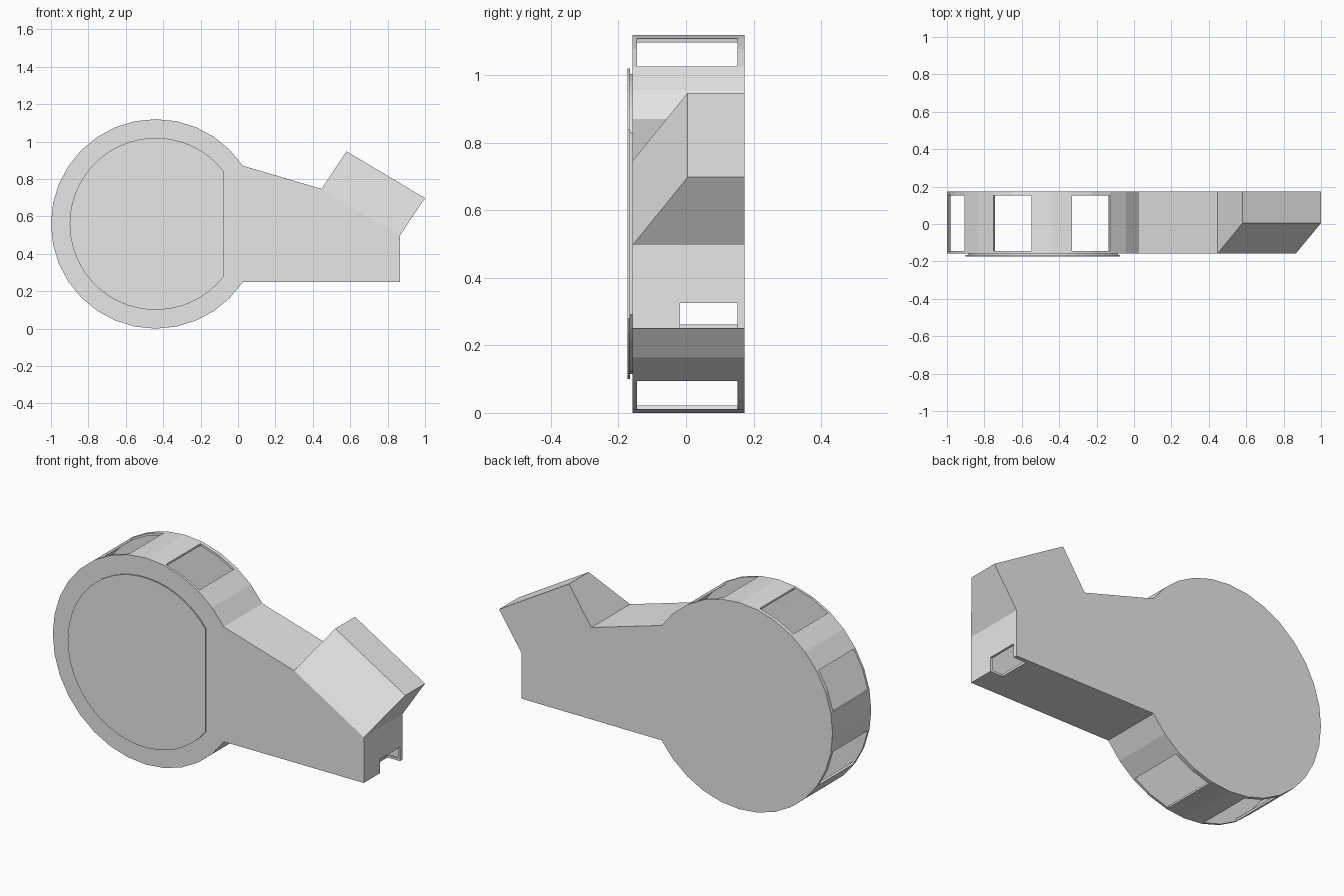
import bpy, bmesh
from math import cos, sin, radians, acos, pi

cube = bpy.data.objects.get("Cube")
if cube:
    bpy.data.objects.remove(cube, do_unlink=True)

CX, CZ, R = -0.44, 0.56, 0.56       # drum centre and radius
FRONT, BACK = -0.158, 0.173         # body depth
STEP = 2 * pi / 32

grey = bpy.data.materials.new("light grey")
grey.use_nodes = True
grey.diffuse_color = (0.8, 0.8, 0.8, 1)
grey.node_tree.nodes["Principled BSDF"].inputs["Base Color"].default_value = (0.8, 0.8, 0.8, 1)


def polar(r, a):
    return CX + r * cos(a), CZ + r * sin(a)


def prism(bm, pts, y0, y1):
    a = [bm.verts.new((x, y0, z)) for x, z in pts]
    b = [bm.verts.new((x, y1, z)) for x, z in pts]
    bm.faces.new(a)
    bm.faces.new(b[::-1])
    for i in range(len(pts)):
        j = (i + 1) % len(pts)
        bm.faces.new((a[j], a[i], b[i], b[j]))


def finish(bm, name):
    bmesh.ops.recalc_face_normals(bm, faces=bm.faces[:])
    me = bpy.data.meshes.new(name)
    bm.to_mesh(me)
    bm.free()
    me.materials.append(grey)
    ob = bpy.data.objects.new(name, me)
    bpy.context.collection.objects.link(ob)
    return ob


def d_shape(r, flat_x):
    half = acos((flat_x - CX) / r)
    return [polar(r, half + (2 * pi - 2 * half) * i / 40) for i in range(41)]


# Body: drum and arm, with an angled head that is chamfered at the front
bm = bmesh.new()
outline = [polar(R, i * STEP) for i in range(3, 30)] + [(0.865, 0.25), (0.865, 0.497), (0.447, 0.747)]
tips = [(1.0, 0.698), (0.58, 0.948)]
f = [bm.verts.new((x, FRONT, z)) for x, z in outline]
b = [bm.verts.new((x, BACK, z)) for x, z in outline]
m = [bm.verts.new((x, 0.005, z)) for x, z in tips]
t = [bm.verts.new((x, BACK, z)) for x, z in tips]
bm.faces.new(f)
bm.faces.new(b[:-1] + t + b[-1:])
n = len(outline)
for i in range(n):
    j = (i + 1) % n
    if i != n - 2:
        bm.faces.new((f[i], f[j], b[j], b[i]))
bm.faces.new((f[-2], f[-1], m[1], m[0]))
bm.faces.new((m[0], m[1], t[1], t[0]))
bm.faces.new((f[-2], m[0], t[0], b[-2]))
bm.faces.new((f[-1], b[-1], t[1], m[1]))
body = finish(bm, "hollow_body")
shell = body.modifiers.new("wall", 'SOLIDIFY')
shell.thickness = 0.012
shell.offset = -1
shell.use_even_offset = True

# Openings: rim windows, end notch and the hole behind the lid
bm = bmesh.new()
for k in range(5, 26, 4):
    a0, a1 = k * STEP, (k + 2) * STEP
    prism(bm, [polar(0.48, a0), polar(0.7, a0), polar(0.7, a1), polar(0.48, a1)], -0.145, 0.152)
prism(bm, [(0.79, 0.2), (0.95, 0.2), (0.95, 0.325), (0.79, 0.325)], -0.018, 0.152)
prism(bm, d_shape(0.43, -0.1), -0.2, -0.13)
cutter = finish(bm, "opening_cutter")
cutter.hide_render = True
cut = body.modifiers.new("openings", 'BOOLEAN')
cut.operation = 'DIFFERENCE'
cut.solver = 'EXACT'
cut.object = cutter

bpy.context.view_layer.objects.active = body
for mod in ("wall", "openings"):
    bpy.ops.object.modifier_apply(modifier=mod)
bpy.data.objects.remove(cutter, do_unlink=True)

# Lid on the front: a thin plate on a slightly smaller step
bm = bmesh.new()
prism(bm, d_shape(0.46, -0.075), -0.173, -0.166)
finish(bm, "lid_plate")
bm = bmesh.new()
prism(bm, d_shape(0.445, -0.085), -0.166, -0.15)
finish(bm, "lid_step")
